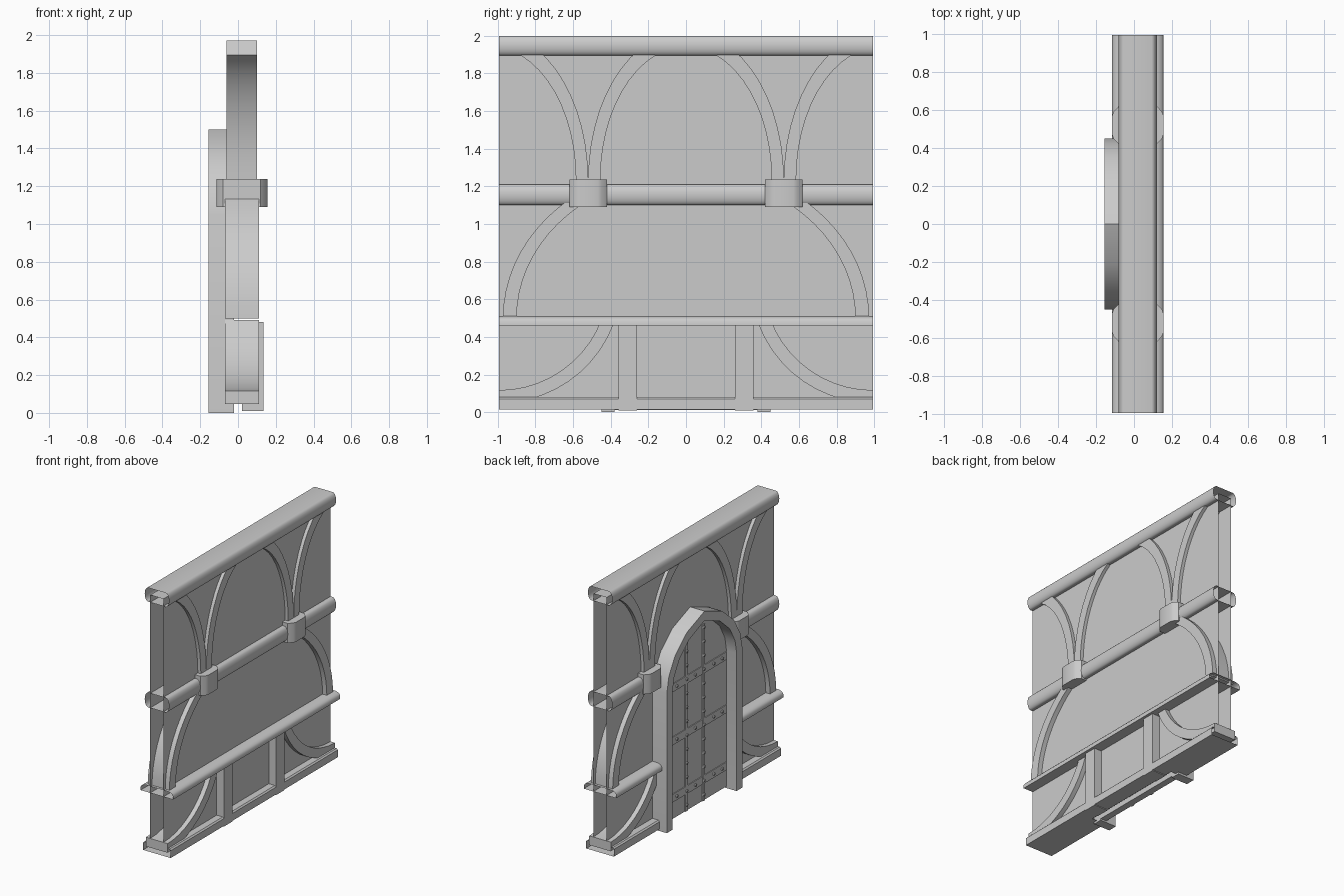
import bpy, bmesh
from math import sin, cos, radians, pi
from mathutils import Vector, Matrix

cube = bpy.data.objects.get("Cube")
if cube:
    bpy.data.objects.remove(cube, do_unlink=True)

CX = 0.02      # centre plane of the wall
END = 0.994    # half length of the wall

stone = bpy.data.materials.new("plain_grey")
stone.use_nodes = True
GREY = (0.6, 0.6, 0.6, 1)
stone.diffuse_color = GREY
stone.node_tree.nodes["Principled BSDF"].inputs["Base Color"].default_value = GREY


def finish(name, bm, smooth=True):
    mesh = bpy.data.meshes.new(name)
    bm.to_mesh(mesh)
    bm.free()
    mesh.materials.append(stone)
    ob = bpy.data.objects.new(name, mesh)
    bpy.context.collection.objects.link(ob)
    if smooth:
        bpy.ops.object.select_all(action='DESELECT')
        ob.select_set(True)
        bpy.context.view_layer.objects.active = ob
        bpy.ops.object.shade_smooth_by_angle(angle=radians(35))
    return ob


def extrude(name, pts, axis, a, b, closed=True, caps=True, smooth=True):
    """Sweep a flat profile along an axis; open profiles get no caps."""
    place = {'x': lambda p, t: (t, p[0], p[1]),
             'y': lambda p, t: (p[0], t, p[1]),
             'z': lambda p, t: (p[0], p[1], t)}[axis]
    bm = bmesh.new()
    r0 = [bm.verts.new(place(p, a)) for p in pts]
    r1 = [bm.verts.new(place(p, b)) for p in pts]
    n = len(pts)
    for i in range(n if closed else n - 1):
        j = (i + 1) % n
        bm.faces.new((r0[i], r0[j], r1[j], r1[i]))
    if closed and caps:
        bm.faces.new(r0)
        bm.faces.new(r1)
    bmesh.ops.recalc_face_normals(bm, faces=bm.faces)
    return finish(name, bm, smooth)


def box(name, x0, x1, y0, y1, z0, z1):
    return extrude(name, [(y0, z0), (y1, z0), (y1, z1), (y0, z1)], 'x', x0, x1, smooth=False)


def band(name, centre, inner, outer, a0, a1, depth, side, steps=10):
    """Curved rib between two elliptical arcs, passing through the wall."""
    def arc(r):
        ts = [radians(a0 + (a1 - a0) * i / steps) for i in range(steps + 1)]
        return [(side * (centre[0] + r[0] * cos(t)), centre[1] + r[1] * sin(t)) for t in ts]
    return extrude(name, arc(inner) + arc(outer)[::-1], 'x', CX - depth, CX + depth)


def rail(name, half, door_gap):
    """Hollow moulding: one long run on the plain side, broken by the door on the other."""
    extrude(name + "_plain_side", [(CX + d, z) for d, z in half], 'y', -END, END, closed=False)
    back = [(CX - d, z) for d, z in half]
    if door_gap:
        for s, tag in ((1, "a"), (-1, "b")):
            extrude(name + "_door_side_" + tag, back, 'y', s * door_gap, s * END, closed=False)
    else:
        extrude(name + "_door_side", back, 'y', -END, END, closed=False)


def round_half(z0, z1):
    mid, h = (z0 + z1) / 2, (z1 - z0) / 2
    arc = [(0.073 + 0.028 * cos(t), mid + h * sin(t))
           for t in (pi / 2 - pi * i / 10 for i in range(11))]
    return [(0, z1)] + arc + [(0, z0)]


# Hollow wall, open at both ends
W = 0.055
extrude("wall", [(CX - W, 0.05), (CX + W, 0.05), (CX + W, 1.95), (CX - W, 1.95)],
        'y', -END, END, caps=False, smooth=False)

# Horizontal mouldings
rail("top_rail", round_half(1.895, 2.0), 0)
rail("middle_rail", round_half(1.1, 1.21), 0.42)
rail("ledge", [(0, 0.51), (0.1, 0.51), (0.125, 0.5), (0.135, 0.485), (0.135, 0.46), (0, 0.46)], 0.42)
rail("base_rail", [(0, 0.08), (0.105, 0.08), (0.115, 0.07), (0.115, 0.015), (0, 0.015)], 0.42)

# Ribs and corbels, mirrored along the wall
for s, tag in ((1, "a"), (-1, "b")):
    band("upper_rib_inner_" + tag, (0, 1.235), (0.455, 0.707), (0.52, 0.79), 0, 69, 0.08, s)
    band("upper_rib_outer_" + tag, (1.04, 1.235), (-0.455, 0.707), (-0.52, 0.79), 0, 69, 0.08, s)
    band("lower_rib_" + tag, (0, 0.5), (0.9, 0.765), (0.973, 0.82), 0, 51, 0.09, s)
    band("foot_brace_" + tag, (END, 0.7), (0.583, 0.583), (0.652, 0.652), -90, -159, 0.09, s)
    # Corbel with chamfered corners
    c = 0.52 * s
    half = [(0.1, -0.1), (0.127, -0.072), (0.135, -0.05), (0.135, 0.05), (0.127, 0.072), (0.1, 0.1)]
    plan = [(CX + d, c + y) for d, y in half] + [(CX - d, c - y) for d, y in half]
    extrude("corbel_" + tag, plan, 'z', 1.09, 1.237)
    # Post under the ledge
    box("post_" + tag, CX, 0.135, s * 0.26, s * 0.36, 0.01, 0.48)

# Pointed door surround
half_arch = [(0.45, 0), (0.45, 1.05), (0.425, 1.17), (0.35, 1.3), (0.21, 1.42)]
outer = half_arch + [(0, 1.5)] + [(-y, z) for y, z in half_arch[::-1]]


def inset(p, by=0.07):
    y, z = p
    if z < 1.05:
        return (y - by if y > 0 else y + by, z)
    d = Vector((y, z - 0.95)).normalized() * by
    return (y - d.x, z - d.y)


inner = [inset(p) for p in outer]
extrude("door_surround", outer + inner[::-1], 'x', -0.155, -0.02)

# Door leaf with seams, straps and rivets
FACE = -0.07
extrude("door_leaf", [(y, max(z, 0.012)) for y, z in inner], 'x', FACE, -0.02, smooth=False)
straps = (0.17, 0.6, 1.0)
for i, z in enumerate(straps):
    box(f"door_strap_{i}", FACE - 0.006, FACE, -0.375, 0.375, z - 0.03, z + 0.03)
for s, tag in ((1, "a"), (-1, "b")):
    box("door_seam_" + tag, FACE - 0.008, FACE, s * 0.09, s * 0.115, 0.012, 1.34)

bm = bmesh.new()
spots = [(s * 0.102, 0.06 + 0.105 * k) for s in (1, -1) for k in range(13)]
spots += [(y, z) for z in straps for y in (-0.32, -0.22, 0, 0.22, 0.32)]
for y, z in spots:
    bmesh.ops.create_icosphere(bm, subdivisions=1, radius=0.013,
                               matrix=Matrix.Translation((FACE - 0.007, y, z)))
finish("door_rivets", bm)
